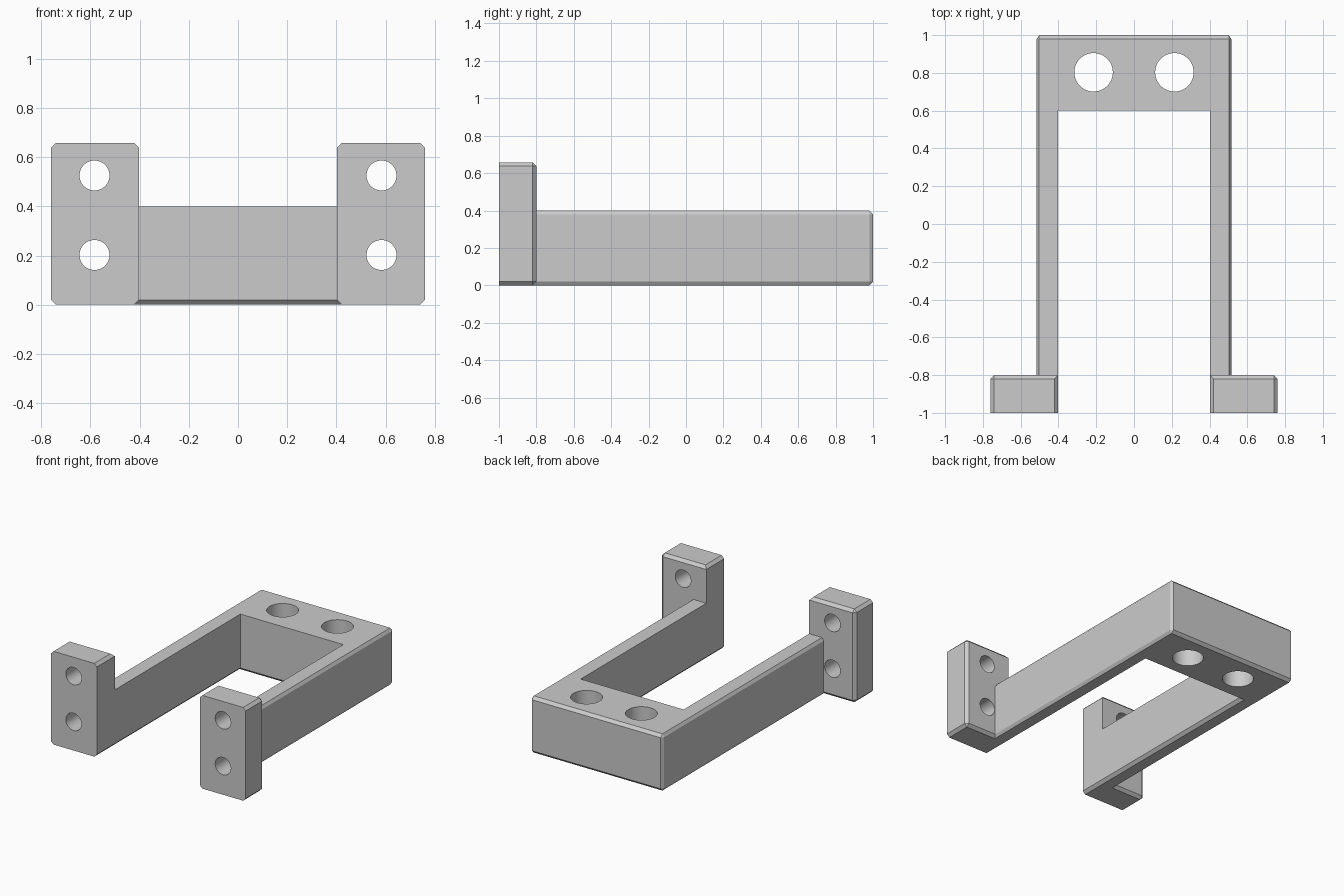
import bpy, bmesh, math
from mathutils import Matrix

if "Cube" in bpy.data.objects:
    bpy.data.objects.remove(bpy.data.objects["Cube"])

CHAMFER = 0.02

grey = bpy.data.materials.new("plain_grey")
grey.use_nodes = True
grey.diffuse_color = (0.6, 0.6, 0.6, 1)
grey.node_tree.nodes["Principled BSDF"].inputs["Base Color"].default_value = (0.6, 0.6, 0.6, 1)


def make_object(name, bm):
    bmesh.ops.recalc_face_normals(bm, faces=bm.faces)
    mesh = bpy.data.meshes.new(name)
    bm.to_mesh(mesh)
    bm.free()
    mesh.materials.append(grey)
    obj = bpy.data.objects.new(name, mesh)
    bpy.context.collection.objects.link(obj)
    return obj


def prism(outline, height):
    bm = bmesh.new()
    face = bm.faces.new([bm.verts.new((x, y, 0)) for x, y in outline])
    top = bmesh.ops.extrude_face_region(bm, geom=[face])["geom"]
    verts = [v for v in top if isinstance(v, bmesh.types.BMVert)]
    bmesh.ops.translate(bm, verts=verts, vec=(0, 0, height))
    bmesh.ops.recalc_face_normals(bm, faces=bm.faces)
    return bm


def chamfer(bm, rule):
    edges = [e for e in bm.edges if rule((e.verts[0].co + e.verts[1].co) / 2)]
    bmesh.ops.bevel(bm, geom=edges, offset=CHAMFER, offset_type='OFFSET',
                    segments=1, profile=0.5, affect='EDGES')


# U-shaped frame: chamfered underneath, along the outer top and the back corners
WIDE, INNER, END = 0.522, 0.402, -0.9
frame_bm = prism([(-WIDE, END), (-INNER, END), (-INNER, 0.6), (INNER, 0.6),
                  (INNER, END), (WIDE, END), (WIDE, 1), (-WIDE, 1)], 0.4)
chamfer(frame_bm, lambda c: c.y > END + 0.01
        and (c.z < 0.01 or abs(c.x) > 0.5 or c.y > 0.99))
# The outer side chamfers are steeper than the others
for v in frame_bm.verts:
    if abs(v.co.x) > 0.515:
        v.co.x = math.copysign(0.515, v.co.x)
frame = make_object("bracket_frame", frame_bm)

# Upright mounting tabs, left sharp at the front and on the inner back edge
OUTER, TOP = 0.76, 0.658
tab_bm = prism([(INNER, -1), (OUTER, -1), (OUTER, -0.8), (INNER, -0.8)], TOP)
chamfer(tab_bm, lambda c: c.y > -0.99
        and (c.z < 0.01 or c.z > TOP - 0.01 or c.x > OUTER - 0.01))
copy = bmesh.ops.duplicate(tab_bm, geom=tab_bm.verts[:] + tab_bm.edges[:] + tab_bm.faces[:])
for item in copy["geom"]:
    if isinstance(item, bmesh.types.BMVert):
        item.co.x *= -1
tabs = make_object("mounting_tabs", tab_bm)

# Bolt holes
hole_bm = bmesh.new()


def hole(radius, position, turn=0):
    bmesh.ops.create_cone(hole_bm, cap_ends=True, segments=48, radius1=radius,
                          radius2=radius, depth=1,
                          matrix=Matrix.Translation(position) @ Matrix.Rotation(turn, 4, 'X'))


for side in (-1, 1):
    hole(0.102, (side * 0.214, 0.803, 0.2))
    for z in (0.202, 0.525):
        hole(0.061, (side * 0.583, -0.9, z), math.pi / 2)
holes = make_object("hole_cutter", hole_bm)
holes.hide_render = True

# Join the tabs to the frame and drill the holes
bpy.context.view_layer.objects.active = frame
for helper, operation in ((tabs, 'UNION'), (holes, 'DIFFERENCE')):
    mod = frame.modifiers.new(operation.lower(), 'BOOLEAN')
    mod.operation = operation
    mod.solver = 'EXACT'
    mod.object = helper
    bpy.ops.object.modifier_apply(modifier=mod.name)
    bpy.data.objects.remove(helper)

bpy.ops.object.select_all(action='DESELECT')
frame.select_set(True)
bpy.ops.object.shade_smooth_by_angle(angle=math.radians(20))
